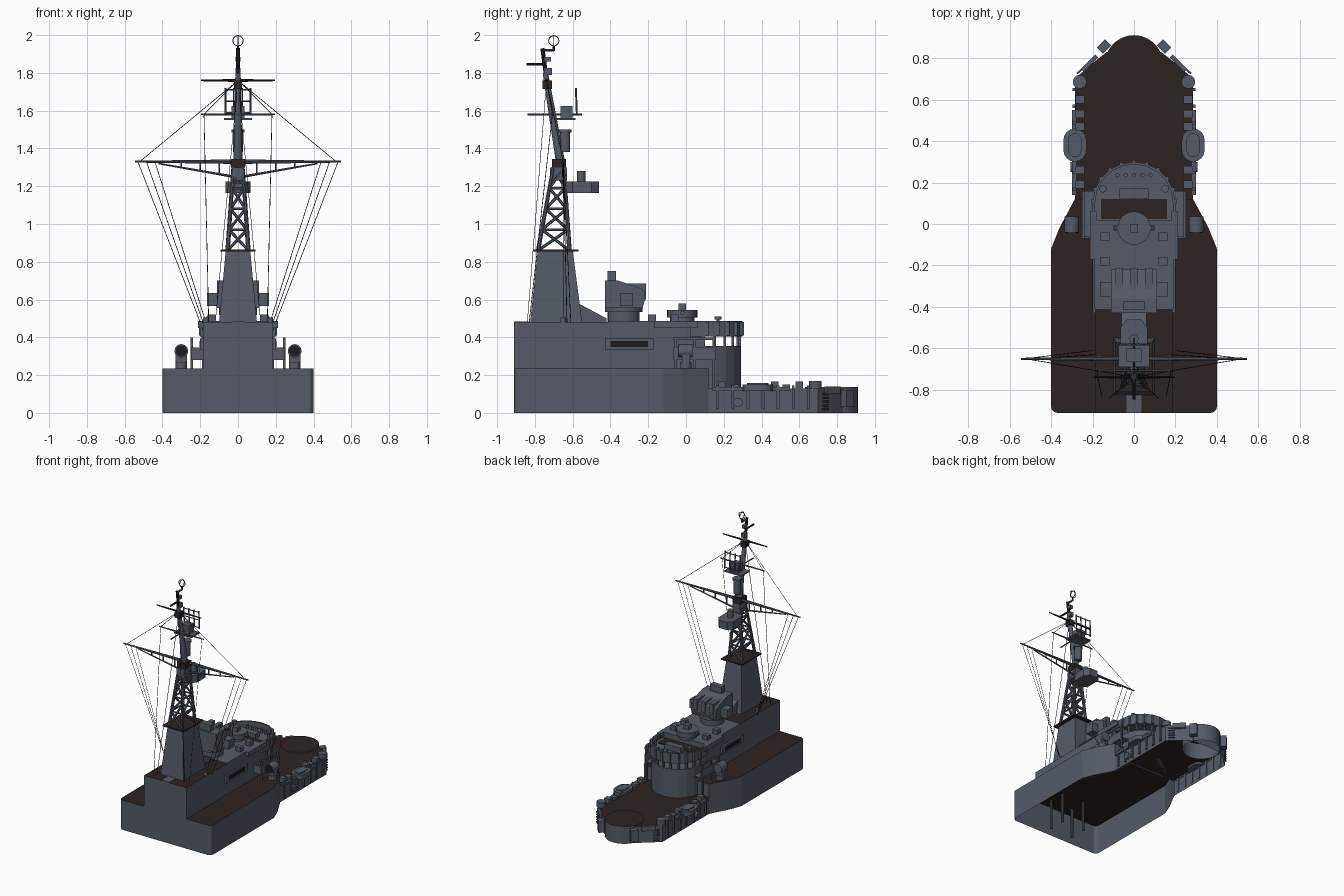
import bpy, bmesh, math
from mathutils import Vector

if "Cube" in bpy.data.objects:
    bpy.data.objects.remove(bpy.data.objects["Cube"])


def material(name, red, green, blue):
    mat = bpy.data.materials.new(name)
    mat.use_nodes = True
    colour = (red, green, blue, 1)
    mat.diffuse_color = colour
    mat.node_tree.nodes["Principled BSDF"].inputs["Base Color"].default_value = colour
    return mat


GREY = material("slate grey paint", .09, .105, .135)
DECK = material("dark brown deck", .027, .017, .016)
DARK = material("near black", .012, .012, .014)
rounded_parts = []


def finish(name, bm, materials, smooth=False):
    mesh = bpy.data.meshes.new(name)
    bm.to_mesh(mesh)
    bm.free()
    for mat in materials:
        mesh.materials.append(mat)
    part = bpy.data.objects.new(name, mesh)
    bpy.context.collection.objects.link(part)
    if smooth:
        rounded_parts.append(part)
    return part


def mirror(half):
    """Close a half outline, given from rear to front on the left side."""
    return half + [(-x, y) for x, y in reversed(half)]


def arc(x, y, radius, start, end, steps=8):
    angles = [math.radians(start + (end - start) * i / steps) for i in range(steps + 1)]
    return [(x + radius * math.cos(a), y + radius * math.sin(a)) for a in angles]


def prism(name, outline, low, high, sideways=False, top=GREY, cap=True, base=True, skip=0):
    """Extrude an outline; skip drops the long crosswise wall running that way in x."""
    bm = bmesh.new()

    def ring(level):
        return [bm.verts.new((level, a, b) if sideways else (a, b, level)) for a, b in outline]

    lower, upper = ring(low), ring(high)
    for i in range(len(outline)):
        j = (i + 1) % len(outline)
        edge = Vector(outline[j]) - Vector(outline[i])
        if abs(edge.y) > .001 or edge.x * skip < .1:
            bm.faces.new((lower[i], lower[j], upper[j], upper[i]))
    if cap:
        bm.faces.new(upper).material_index = 1
    if base:
        bm.faces.new(lower[::-1])
    return finish(name, bm, [GREY, top])


def taper(name, bottom, low, top, high, mat=GREY, x=0):
    """Box between two rectangles, each given as half width, rear and front."""
    bm = bmesh.new()
    bmesh.ops.create_cube(bm, size=1)
    for v in bm.verts:
        half, rear, front = top if v.co.z > 0 else bottom
        v.co = (x + math.copysign(half, v.co.x), front if v.co.y > 0 else rear, high if v.co.z > 0 else low)
    return finish(name, bm, [mat])


def slab(name, half, rear, front, low, high, mat=GREY, x=0):
    return taper(name, (half, rear, front), low, (half, rear, front), high, mat, x)


def rod(name, start, end, radius, tip=None, mat=GREY, sides=8):
    start, end = Vector(start), Vector(end)
    bm = bmesh.new()
    bmesh.ops.create_cone(bm, cap_ends=True, segments=sides, radius1=radius,
                          radius2=tip or radius, depth=(end - start).length)
    part = finish(name, bm, [mat], smooth=sides > 6)
    part.location = (start + end) / 2
    part.rotation_euler = (end - start).to_track_quat("Z", "Y").to_euler()
    return part


def drum(name, x, y, low, height, radius, mat=GREY):
    return rod(name, (x, y, low), (x, y, low + height), radius, mat=mat, sides=24)


# Main levels and widths shared by the parts
HULL, FORE, BRIDGE, ROOF = .235, .13, .44, .48
STERN, STEP = -.91, .12
BEAM, NARROW, HOUSE = .4, .285, .185
PLATFORM, JOINT, YARD, SIGNAL, HEAD = .86, 1.3, 1.33, 1.58, 1.76

# Hollow hull sections, open underneath
corner = arc(BEAM - .03, STERN + .03, .03, -90, 0, steps=3)
prism("aft_deckhouse", mirror(corner + [(BEAM, -STEP), (.36, -.02), (NARROW, STEP)]),
      0, HULL, top=DECK, base=False, skip=-1)
slab("aft_bulkhead", NARROW, STEP - .01, STEP, FORE, HULL - .001)
prism("fore_deck", mirror([(NARROW, STEP), (NARROW, .7), (.2, .775), (FORE, .83)]),
      0, FORE, top=DECK, base=False, skip=1)
prism("barbette", arc(0, .77, .14, 0, 350, steps=35), 0, .136, top=DECK, base=False)

# Long upper house and the rounded bridge tower
slab("upper_house", HOUSE, STERN, .1, HULL, .41)
prism("upper_house_top", mirror([(HOUSE, STERN), (HOUSE, .02)]), .41, ROOF, top=DECK)
slab("grey_roof_deck", HOUSE + .005, -.41, .02, ROOF - .003, ROOF + .006)
slab("aft_deck_strip", .035, STERN, -.82, ROOF, ROOF + .005)
tower = arc(0, .1, .19, 0, 180, steps=10)
prism("bridge_tower", tower, FORE, .355)
bridge = [(.2, .02)] + arc(0, .1, .2, 0, 180, steps=10) + [(-.2, .02)]
prism("bridge_floor", bridge, .405, BRIDGE)
slab("bridge_floor_strip", .16, .025, STEP, BRIDGE, BRIDGE + .006, DECK)
parapet = prism("bridge_parapet", bridge, BRIDGE, ROOF + .006, cap=False, base=False, skip=1)
parapet.modifiers.new("thickness", "SOLIDIFY").thickness = .012
for x, y in tower:
    slab("gallery_post", .008, y - .014, y, .35, .41, x=x * .97)
    slab("parapet_bracket", .008, y, y + .018, .41, ROOF, x=x * 1.05)
for i in range(-2, 3):
    drum("bridge_instrument", i * .04, .235, BRIDGE, .03, .01)
slab("chart_table", .07, STEP, .17, BRIDGE, ROOF)

# Fittings repeated on both sides
for side in (1, -1):
    # Bridge wings and house sides
    wing = side * .245
    slab("wing_floor", .035, -.07, .16, .28, .29, x=side * .215)
    slab("wing_screen", .004, -.07, .16, .28, .345, x=wing)
    slab("wing_end", .035, -.07, -.06, .28, .345, x=side * .215)
    slab("wing_rail", .006, -.07, .16, .385, .4, x=wing)
    for y in (-.06, .04, .14):
        slab("wing_post", .006, y, y + .012, FORE if y > STEP else HULL, .4, x=wing)
    slab("roof_edge", .016, -.17, .06, ROOF - .03, ROOF + .006, x=side * .196)
    slab("house_side_locker", .01, -.43, -.17, .335, .395, x=side * .19)
    slab("house_side_window", .003, -.4, -.2, .35, .38, DARK, x=side * .2)
    drum("bridge_sight_post", side * .15, .17, BRIDGE, .06, .008)
    drum("bridge_sight", side * .15, .17, ROOF + .015, .015, .018)
    for y in (-.06, -.18):
        slab("roof_locker", .022, y - .02, y + .02, ROOF, .52, x=side * .14)

    # Searchlights
    lamp = Vector((side * .3, 0, .328))
    drum("searchlight_foot", lamp.x, 0, HULL, .035, .03)
    slab("searchlight_yoke", .03, -.02, .02, .27, .32, x=lamp.x)
    rod("searchlight_drum", lamp + Vector((0, -.04, 0)), lamp + Vector((0, .035, 0)), .036, sides=24)
    rod("searchlight_glass", lamp + Vector((0, -.043, 0)), lamp + Vector((0, -.04, 0)), .03, mat=DARK, sides=24)

    # Life rafts, drums and lockers along the fore deck edge
    edge = side * NARROW
    for name, radius, low, high in (("raft", .055, .115, .15), ("raft_well", .032, .148, .158)):
        prism(name, arc(edge, .405, radius, 0, 180) + arc(edge, .355, radius, 180, 360), low, high)
    drum("deck_drum", side * .262, .685, FORE, .04, .033)
    for i, y in enumerate((.19, .26, .47, .53, .6)):
        slab("deck_locker", .022, y - .02, y + .02, FORE, .165 - i % 2 * .015, x=side * .26)
    for i in range(7):
        y = .16 + i * .08
        slab("hull_rib", .008, y, y + .015, .02, .145, x=edge + side * .004)
    slab("hull_ledge", .01, .14, .55, .118, .136, x=edge + side * .005)
    rod("hull_reel", (edge, .275, .055), (edge + side * .02, .275, .055), .025, sides=24)
    for i in range(1, 6):
        rod("ladder_rung", (side * .275, .725, i * .02), (side * .24, .755, i * .02), .005, sides=6)
    locker = slab("bow_locker", .028, -.022, .022, .03, STEP)
    locker.location, locker.rotation_euler.z = (side * .145, .855, 0), -side * math.pi / 4
    ledge = slab("bow_ledge", .05, -.01, .01, .1, .14)
    ledge.location, ledge.rotation_euler.z = (side * .215, .775, 0), -side * math.pi / 4
    for y in (-.7, -.83):
        rod("inner_pillar", (side * .1, y, 0), (side * .1, y, HULL), .01)

# Main director with side arms, hood and ramp to the mast
drum("director_base", 0, -.33, ROOF, .06, .085)
drum("director_collar", 0, -.33, .535, .02, .1)
profile = [(-.43, .555), (-.23, .555), (-.22, .59), (-.22, .645), (-.25, .665), (-.36, .7), (-.43, .7)]
prism("director_house", profile, -.11, .11, sideways=True)
slab("director_arm", .165, -.35, -.28, .565, .635)
slab("director_hood", .05, -.415, -.37, .69, .75)
for i in (-1, 0, 1):
    slab("director_rib", .018, -.34, -.212, .6, .685, x=i * .07)
prism("mast_foot_ramp", [(-.57, ROOF), (-.42, ROOF), (-.42, .5), (-.57, .58)], -.06, .06, sideways=True)

# Small forward director
drum("sight_base", 0, -.02, ROOF, .03, .065)
drum("sight_drum", 0, -.02, .505, .04, .08)
rod("sight_bar", (-.1, -.02, .53), (.1, -.02, .53), .012)
slab("sight_head", .02, -.04, 0, .54, .58)

# Plated mast base, platform and braced lattice
taper("mast_base", (.1, -.825, -.55), ROOF, (.065, -.785, -.6), PLATFORM)
slab("mast_platform", .092, -.81, -.57, PLATFORM - .005, PLATFORM + .006, DECK)


def leg(across, along, level):
    """Point on a lattice leg, with level from 0 at the foot to 1 at the head."""
    return Vector((across * (.055 - .03 * level), -.7 + .025 * level + along * (.083 - .055 * level),
                   PLATFORM + (JOINT - PLATFORM) * level))


corners = [(1, 1), (-1, 1), (-1, -1), (1, -1)]
for here, after in zip(corners, corners[1:] + corners[:1]):
    rod("lattice_leg", leg(*here, 0), leg(*here, 1), .012, .01)
    for bay in range(4):
        start, end = (here, after) if bay % 2 else (after, here)
        rod("lattice_brace", leg(*start, bay / 4), leg(*end, (bay + 1) / 4), .008, sides=6)
        rod("lattice_bar", leg(*here, (bay + 1) / 4), leg(*after, (bay + 1) / 4), .007, sides=6)
slab("lattice_head", .033, -.72, -.63, 1.23, JOINT)
slab("mast_joint", .038, -.71, -.635, JOINT, JOINT + .045, DECK)

# Lookout tub with its small sight
prism("lookout_tub", mirror([(.04, -.635), (.065, -.6), (.065, -.5), (.035, -.46)]), 1.165, 1.225)
slab("lookout_bracket", .02, -.66, -.58, 1.19, 1.215)
drum("lookout_sight", 0, -.555, 1.225, .055, .022)


def stem(z):
    """Centre of the leaning topmast at a height."""
    return Vector((0, -.665 - (z - YARD) * .17, z))


# Topmast and radar
rod("topmast", stem(YARD), stem(1.8), .024, .014, sides=16)
drum("aerial_drum", 0, -.64, 1.38, .11, .027)
drum("aerial_drum_cap", 0, -.64, 1.485, .015, .034)
slab("radar_platform", .075, -.69, -.585, 1.55, 1.56)
slab("radar_motor", .035, -.665, -.6, 1.56, 1.625)
for i in (-3, -1, 1, 3):
    rod("radar_upright", (i * .022, -.578, SIGNAL), (i * .022, -.583, 1.72), .005, sides=6)
for i in range(3):
    z = 1.59 + i * .06
    rod("radar_bar", (-.067, -.58, z), (.067, -.58, z), .004, sides=6)

# Masthead and direction finding loop
slab("masthead_joint", .022, -.76, -.71, 1.715, HEAD, DECK)
rod("masthead_pole", (0, -.735, 1.74), (0, -.76, 1.93), .011, mat=DARK)
slab("masthead_lamp", .014, -.75, -.71, 1.79, 1.825)
slab("masthead_box", .012, -.75, -.715, HEAD + .1, 1.885)
rod("masthead_spar", (0, -.845, 1.845), (0, -.74, 1.845), .007, mat=DARK)
rod("loop_arm", (0, -.765, 1.92), (0, -.7, 1.92), .007)
rod("loop_post", (0, -.7, 1.915), (0, -.7, 1.945), .006, mat=DARK)
for turn in (0, math.pi / 2):
    bpy.ops.mesh.primitive_torus_add(major_radius=.027, minor_radius=.0025, major_segments=24, minor_segments=6,
                                     location=(0, -.7, 1.97), rotation=(math.pi / 2, 0, turn))
    bpy.context.object.name = "direction_loop"
    bpy.context.object.data.materials.append(DARK)

# Yards and rigging, mirrored to each side
AFT = -.65
rod("fore_aft_spar", (0, -.84, SIGNAL), (0, -.55, SIGNAL), .005)
for side in (1, -1):
    rod("main_yard", (0, AFT, YARD), (side * .545, AFT, YARD), .012, .005)
    rod("yard_truss", (side * .02, AFT, 1.25), (side * .42, AFT, 1.32), .007, .004)
    for i in (1, 2, 3):
        x = i * .1
        rod("yard_strut", (side * x, AFT, YARD), (side * x, AFT, 1.245 + x * .18), .005, sides=6)
    rod("signal_yard", stem(SIGNAL), stem(SIGNAL) + Vector((side * .195, 0, 0)), .007, .004)
    rod("top_yard", stem(HEAD), stem(HEAD) + Vector((side * .195, 0, 0)), .008, .004, DARK)
    wires = [((side * (.44 + i * .045), AFT, YARD), (side * (.17 + i * .015), AFT + i * .02, ROOF)) for i in range(3)]
    signal_end = stem(SIGNAL) + Vector((side * .18, 0, 0))
    wires += [((side * .52, AFT, YARD), stem(HEAD)), (signal_end, stem(HEAD)),
              (signal_end, (side * .155, -.83, ROOF)), (stem(HEAD), (side * STEP, -.84, ROOF))]
    for start, end in wires:
        rod("rigging_wire", start, end, .0018, mat=DARK, sides=4)
    drum("wire_anchor", side * .17, AFT, ROOF, .025, .015)

# Smooth the round parts and keep sharp rims
bpy.ops.object.select_all(action="DESELECT")
for part in rounded_parts:
    part.select_set(True)
bpy.context.view_layer.objects.active = rounded_parts[0]
bpy.ops.object.shade_smooth_by_angle(angle=math.radians(35))
